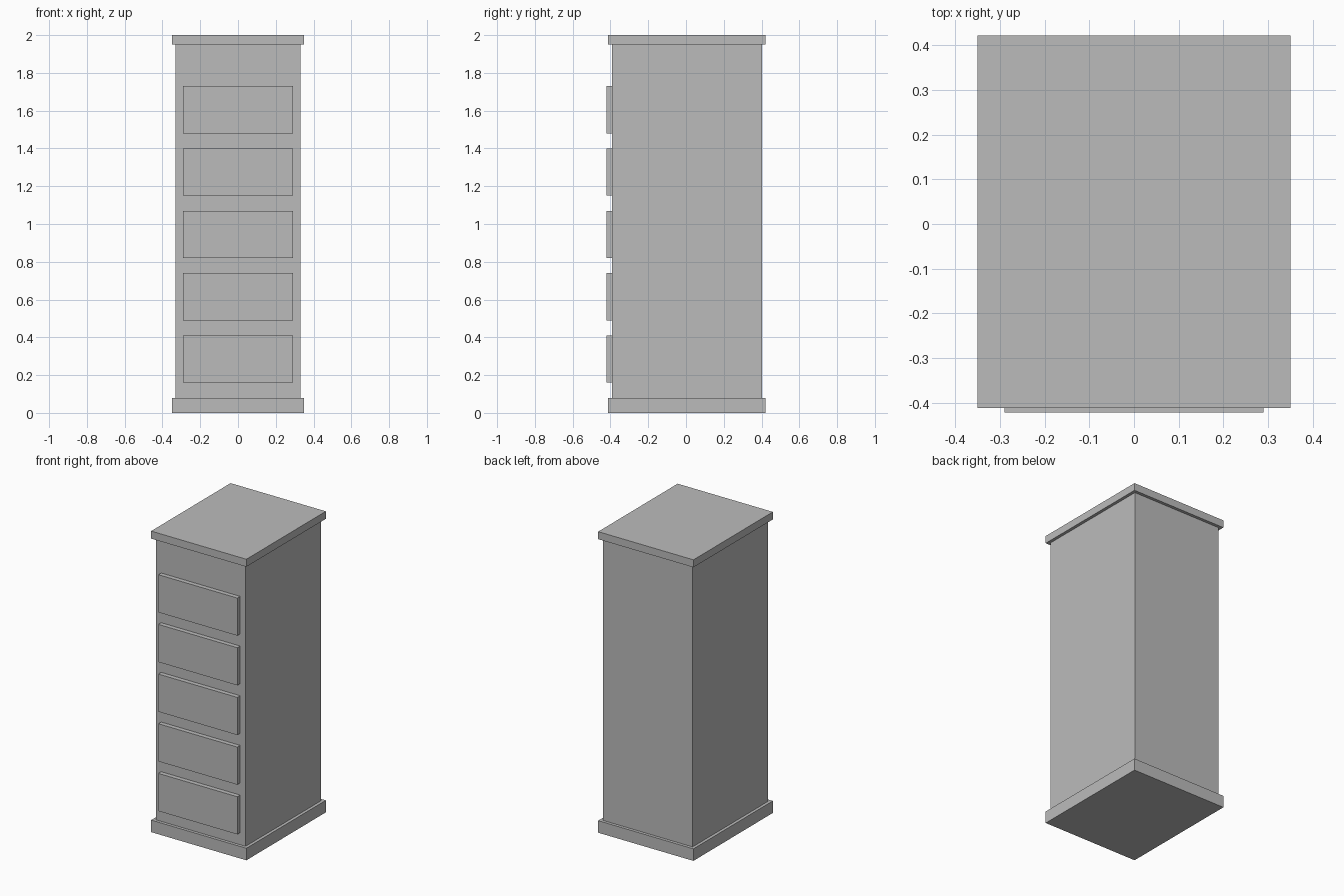
import bpy

# Remove the default cube
cube = bpy.data.objects.get("Cube")
if cube:
    bpy.data.objects.remove(cube, do_unlink=True)

# Single grey finish
GREY = (0.5, 0.5, 0.5, 1.0)
grey = bpy.data.materials.new("plain_grey")
grey.use_nodes = True
grey.diffuse_color = GREY
grey.node_tree.nodes["Principled BSDF"].inputs["Base Color"].default_value = GREY


def box(name, half_width, y0, y1, z0, z1):
    """Add a box centred on x, between the given y and z limits."""
    bpy.ops.mesh.primitive_cube_add(size=1, location=(0, (y0 + y1) / 2, (z0 + z1) / 2))
    obj = bpy.context.object
    obj.name = name
    obj.scale = (2 * half_width, y1 - y0, z1 - z0)
    bpy.ops.object.transform_apply(location=False, rotation=False, scale=True)
    obj.data.materials.append(grey)
    return obj


BASE_TOP, LID_BOTTOM, HEIGHT = 0.08, 1.95, 2.0
FRONT, BACK, OVERHANG = -0.392, 0.402, 0.02

# Cabinet carcass with overhanging plinth and top
box("cabinet_body", 0.33, FRONT, BACK, BASE_TOP, LID_BOTTOM)
box("plinth", 0.35, FRONT - OVERHANG, BACK + OVERHANG, 0, BASE_TOP)
box("top_slab", 0.35, FRONT - OVERHANG, BACK + OVERHANG, LID_BOTTOM, HEIGHT)

# Evenly spaced drawer fronts
for i in range(5):
    bottom = 0.16 + 0.33 * i
    box(f"drawer_front_{i + 1}", 0.29, FRONT - 0.03, FRONT, bottom, bottom + 0.25)
